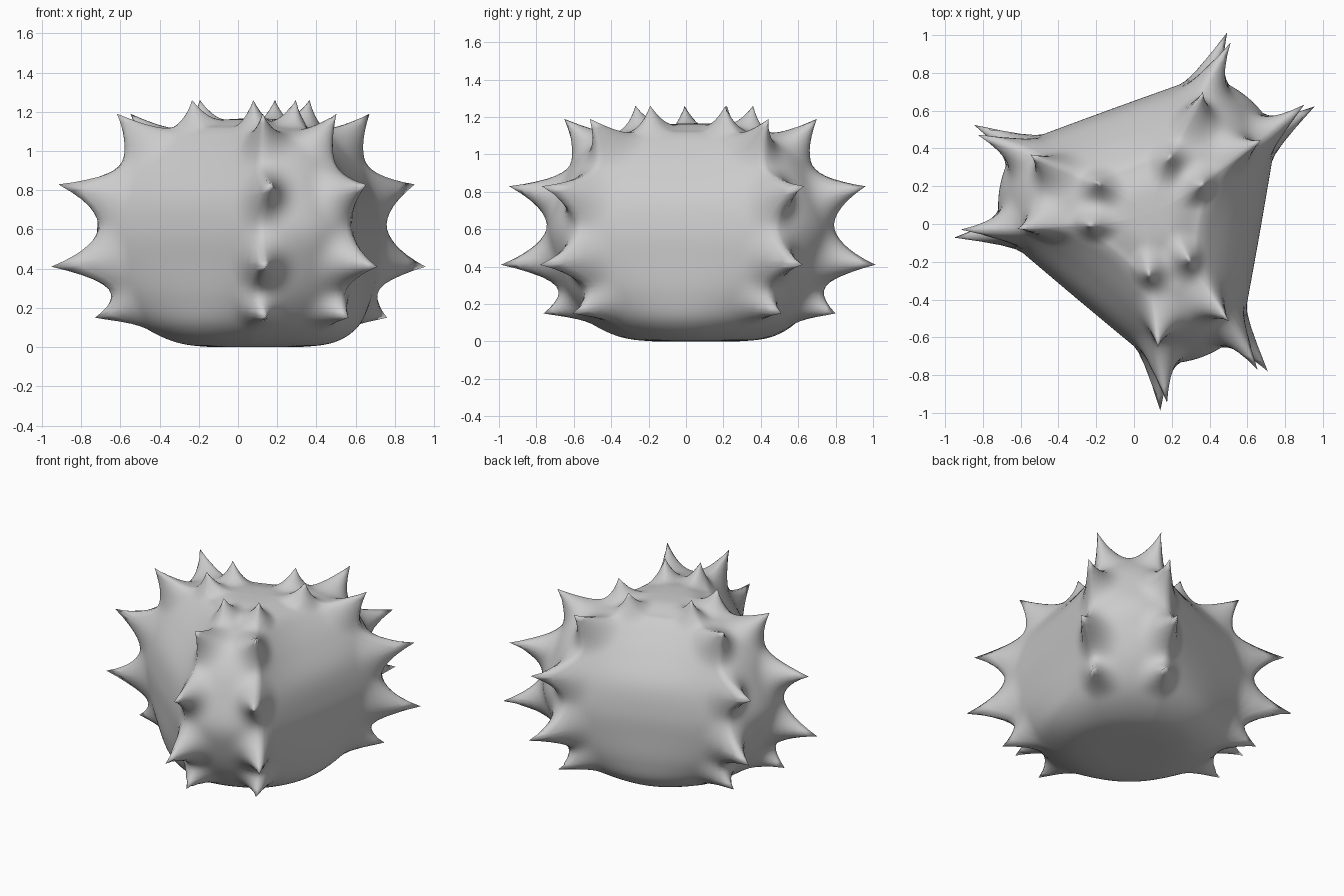
import bpy, bmesh
from math import cos, sin, radians
from mathutils import Vector

if "Cube" in bpy.data.objects:
    bpy.data.objects.remove(bpy.data.objects["Cube"])

CENTRE = Vector((0.083, 0.053, 0))
LOBES = [50, 170, 290]

# Body profile: ridge radius, ridge half-width, height, and face distance (below)
PROFILE = [(0, 0, 0), (.2, .08, 0), (.38, .145, .025), (.54, .20, .11),
           (.65, .235, .25), (.72, .25, .43), (.75, .245, .6), (.705, .235, .78),
           (.64, .205, .94), (.545, .17, 1.06), (.41, .135, 1.112),
           (.28, .11, 1.13), (.14, .06, 1.16), (0, 0, 1.167)]
FACE_DIST = [0, .22, .41, .53, .575, .588, .588, .55, .445, .34, .28, .23, .13, 0]

# Spikes: tip (radial, sideways, height), root on ridge edge, spread, flare power
SPIKES = [((.785, .225, .15), (.60, .22, .19), .20, 2.4),
          ((.998, .303, .41), (.72, .25, .44), .23, 2.5),
          ((.970, .255, .83), (.70, .235, .79), .22, 2.5),
          ((.676, .20, 1.19), (.545, .17, 1.06), .19, 2.3),
          ((.302, .115, 1.26), (.28, .11, 1.13), .16, 2.2)]


def place(angle, r, side, z):
    a = radians(angle)
    return CENTRE + Vector((r * cos(a) - side * sin(a), r * sin(a) + side * cos(a), z))


def smooth_rows(points, steps):
    """Catmull-Rom interpolation of the profile."""
    pts = [Vector(p) for p in points]
    rows = []
    for i in range(len(pts) - 1):
        p0, p1, p2 = pts[max(i - 1, 0)], pts[i], pts[i + 1]
        p3 = pts[min(i + 2, len(pts) - 1)]
        for k in range(steps):
            t = k / steps
            rows.append(0.5 * (2 * p1 + (p2 - p0) * t + (2 * p0 - 5 * p1 + 4 * p2 - p3) * t ** 2
                               + (3 * p1 - p0 - 3 * p2 + p3) * t ** 3))
    rows.append(pts[-1])
    return rows


def bowed(start, end, out, bulge, count):
    """Points from start to end, bowed along out."""
    return [start.lerp(end, k / count) + out * (bulge * 4 * k / count * (1 - k / count))
            for k in range(count)]


# Three-ridged body: rounded triangular sections lofted up the profile
bm = bmesh.new()
rings = []
for R, w, z, dist in smooth_rows([p + (d,) for p, d in zip(PROFILE, FACE_DIST)], 7):
    z = max(z, 0)
    ring = []
    for ang in LOBES:
        a, b, c = place(ang, R, -w, z), place(ang, R, w, z), place(ang + 120, R, -w, z)
        ridge_out = place(ang, 1, 0, 0) - CENTRE
        face_out = place(ang + 60, 1, 0, 0) - CENTRE
        ring += bowed(a, b, ridge_out, .1 * R * R, 18)
        ring += bowed(b, c, face_out, dist - (.5 * R + .866 * w), 30)
    rings.append([bm.verts.new(p) for p in ring])
n = len(rings[0])
for lo, hi in zip(rings, rings[1:]):
    for k in range(n):
        m = (k + 1) % n
        bm.faces.new((lo[k], lo[m], hi[m], hi[k]))
bmesh.ops.remove_doubles(bm, verts=bm.verts[:], dist=0.0004)

# Flared spikes pulled out of the ridge edges in mirrored pairs
base = {v: v.co.copy() for v in bm.verts}
for ang in LOBES:
    for tip, root, spread, power in SPIKES:
        for s in (-1, 1):
            target = place(ang, tip[0], s * tip[1], tip[2])
            start = place(ang, root[0], s * root[1], root[2])
            start = min(base.values(), key=lambda p: (p - start).length_squared).copy()
            side = s * (place(ang, 0, 1, 0) - CENTRE)
            for v, p in base.items():
                # flare falls off faster on the face side of the ridge
                d = (p - start).length + .4 * max(0, (p - start).dot(side)) 
                inward = (p - start).dot(place(ang, -1, 0, 0) - CENTRE)
                if tip[2] < 1:
                    d += .5 * max(0, inward - .02)
                if d < spread:
                    v.co += (target - start) * (1 - d / spread) ** power

bmesh.ops.recalc_face_normals(bm, faces=bm.faces[:])
mesh = bpy.data.meshes.new("spiny_body")
bm.to_mesh(mesh)
bm.free()
mesh.shade_smooth()
body = bpy.data.objects.new("spiny_body", mesh)
bpy.context.collection.objects.link(body)
